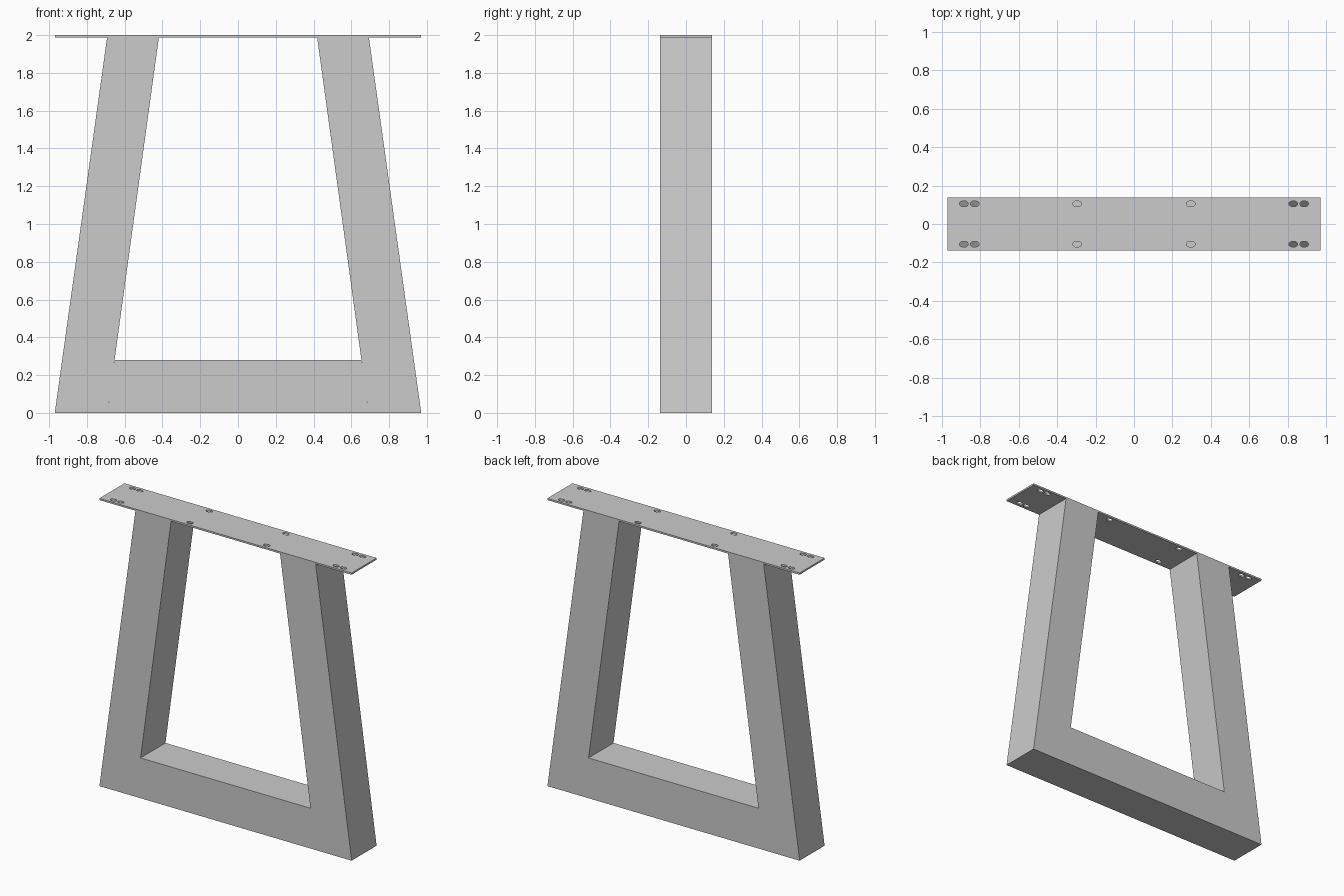
import bpy, bmesh
from math import sin, cos, pi

if "Cube" in bpy.data.objects:
    bpy.data.objects.remove(bpy.data.objects["Cube"])

HALF_DEPTH = 0.137
PLATE_Z = 1.988
PLATE_T = 0.012


def prism(name, profile):
    """Extrude an x/z profile through the full depth of the frame."""
    bm = bmesh.new()
    face = bm.faces.new([bm.verts.new((x, -HALF_DEPTH, z)) for x, z in profile])
    ext = bmesh.ops.extrude_face_region(bm, geom=[face])
    verts = [g for g in ext["geom"] if isinstance(g, bmesh.types.BMVert)]
    bmesh.ops.translate(bm, verts=verts, vec=(0, 2 * HALF_DEPTH, 0))
    bmesh.ops.recalc_face_normals(bm, faces=bm.faces)
    mesh = bpy.data.meshes.new(name)
    bm.to_mesh(mesh)
    bm.free()
    obj = bpy.data.objects.new(name, mesh)
    bpy.context.collection.objects.link(obj)
    return obj


def outline(curve, points):
    """Add a closed flat outline to a filled curve."""
    s = curve.splines.new("POLY")
    s.points.add(len(points) - 1)
    for p, (x, y) in zip(s.points, points):
        p.co = (x, y, 0, 1)
    s.use_cyclic_u = True


def slot(cx, cy, half_len=0.0225, r=0.0135, n=8):
    """Rounded slot running along x."""
    pts = []
    for side, start in ((1, -pi / 2), (-1, pi / 2)):
        for i in range(n + 1):
            a = start + pi * i / n
            pts.append((cx + side * (half_len - r) + r * cos(a), cy + r * sin(a)))
    return pts


# Slanted legs
for side, label in ((-1, "left"), (1, "right")):
    prism(label + "_leg", [(side * x, z) for x, z in
          ((0.97, 0), (0.693, PLATE_Z), (0.419, PLATE_Z), (0.692, 0))])

# Bottom crossbar, ends mitred to the legs
prism("bottom_crossbar", [(-0.692, 0), (0.692, 0), (0.6535, 0.28), (-0.6535, 0.28)])

# Mounting plate with screw slots
curve = bpy.data.curves.new("mounting_plate", "CURVE")
curve.dimensions = "2D"
curve.fill_mode = "BOTH"
curve.extrude = PLATE_T / 2
outline(curve, [(-0.97, -HALF_DEPTH), (0.97, -HALF_DEPTH),
                (0.97, HALF_DEPTH), (-0.97, HALF_DEPTH)])
for x in (0.295, 0.828, 0.884):
    for sx in (-1, 1):
        for sy in (-1, 1):
            outline(curve, slot(sx * x, sy * 0.105))
plate = bpy.data.objects.new("mounting_plate", curve)
plate.location.z = PLATE_Z + PLATE_T / 2
bpy.context.collection.objects.link(plate)
bpy.context.view_layer.objects.active = plate
plate.select_set(True)
bpy.ops.object.convert(target="MESH")

# Weld the plate and keep its faces flat
plate = bpy.context.object
bm = bmesh.new()
bm.from_mesh(plate.data)
bmesh.ops.remove_doubles(bm, verts=bm.verts, dist=0.0001)
bmesh.ops.recalc_face_normals(bm, faces=bm.faces)
for f in bm.faces:
    f.smooth = False
bm.to_mesh(plate.data)
bm.free()
